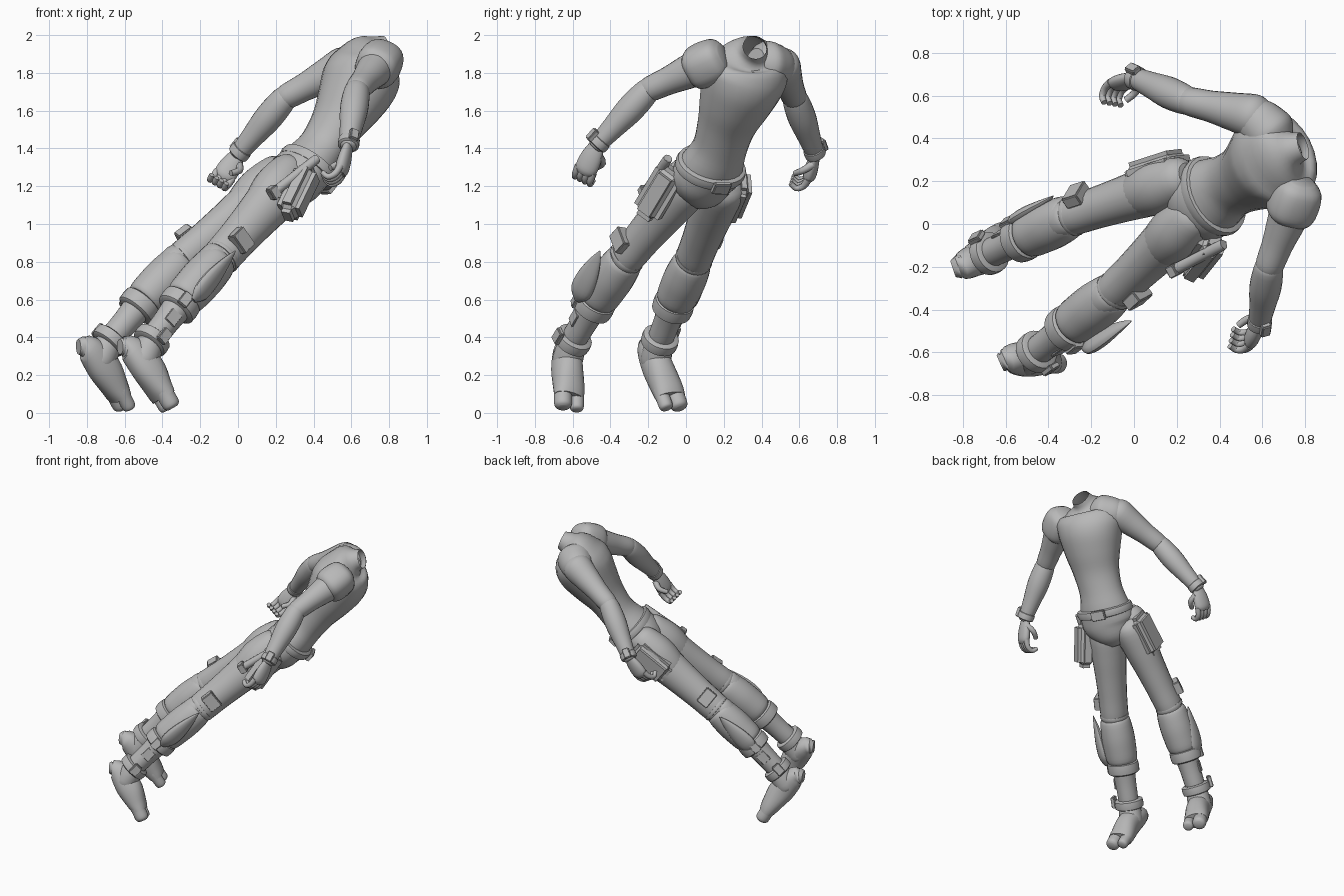
import bpy, bmesh, math
from mathutils import Vector, Matrix

cube = bpy.data.objects.get("Cube")
if cube:
    bpy.data.objects.remove(cube, do_unlink=True)

grey = bpy.data.materials.new("plain grey")
grey.use_nodes = True
grey.diffuse_color = (0.48, 0.48, 0.48, 1)
grey.node_tree.nodes["Principled BSDF"].inputs["Base Color"].default_value = (0.48, 0.48, 0.48, 1)

FRONT = Vector((.88, .47, 0)).normalized()   # way the figure faces
LEFT = Vector((-.47, .88, 0)).normalized()   # the figure's own left
V = lambda *c: Vector(c)


def finish(name, bm, angle=40):
    bmesh.ops.recalc_face_normals(bm, faces=bm.faces)
    mesh = bpy.data.meshes.new(name)
    bm.to_mesh(mesh)
    bm.free()
    mesh.materials.append(grey)
    ob = bpy.data.objects.new(name, mesh)
    bpy.context.collection.objects.link(ob)
    bpy.ops.object.select_all(action='DESELECT')
    ob.select_set(True)
    bpy.context.view_layer.objects.active = ob
    bpy.ops.object.shade_smooth_by_angle(angle=math.radians(angle))


def smooth_rows(rows, steps):
    """Catmull-Rom interpolation of (x, y, z, width, depth) rows."""
    out = []
    for i in range(len(rows) - 1):
        p = [rows[max(0, min(len(rows) - 1, i + k))] for k in (-1, 0, 1, 2)]
        for s in range(steps):
            t = s / steps
            out.append([b + t / 2 * (c - a + t * (2 * a - 5 * b + 4 * c - d + t * (3 * (b - c) + d - a)))
                        for a, b, c, d in zip(*p)])
    return out + [list(rows[-1])]


def loft(name, rows, steps=4, sides=24, ref=FRONT, power=1.0, open_end=False):
    """Skin oval rings along a path; width lies across ref, depth along it."""
    rows = smooth_rows(rows, steps)
    pts = [Vector(r[:3]) for r in rows]
    bm = bmesh.new()
    rings = []
    for i, r in enumerate(rows):
        tan = (pts[min(i + 1, len(pts) - 1)] - pts[max(i - 1, 0)]).normalized()
        side = tan.cross(ref).normalized()
        front = side.cross(tan)
        ring = []
        for k in range(sides):
            a = math.tau * k / sides
            c, s = [math.copysign(abs(f) ** power, f) for f in (math.cos(a), math.sin(a))]
            ring.append(bm.verts.new(pts[i] + side * c * r[3] + front * s * r[4]))
        rings.append(ring)
    for a, b in zip(rings, rings[1:]):
        for k in range(sides):
            n = (k + 1) % sides
            bm.faces.new((a[k], a[n], b[n], b[k]))
    bm.faces.new(rings[0])
    if not open_end:
        bm.faces.new(rings[-1])
    finish(name, bm)


def limb(name, a, b, radii, flat=1.0, cap=.5, **kw):
    """Tapered round-ended tube from a to b."""
    d = (b - a).normalized()
    n = len(radii) - 1
    rows = [(*(a - d * radii[0] * cap), radii[0] * .6, radii[0] * .6 * flat)]
    rows += [(*a.lerp(b, i / n), r, r * flat) for i, r in enumerate(radii)]
    rows.append((*(b + d * radii[-1] * cap), radii[-1] * .6, radii[-1] * .6 * flat))
    loft(name, rows, **kw)


def band(name, centre, axis, w, d, height):
    """Thick rounded strap around a part."""
    axis = axis.normalized()
    rows = [(*(centre + axis * height * k), w * s, d * s)
            for k, s in ((-.5, .85), (-.4, .97), (0, 1), (.4, .97), (.5, .85))]
    loft(name, rows, steps=1, sides=28)


def block(name, a, b, t, out, dist, size, bevel=.006):
    """Bevelled box standing off a limb; size is outward, across, along."""
    z = (b - a).normalized()
    y = z.cross(out).normalized()
    x = y.cross(z)
    m = Matrix((x, y, z)).transposed().to_4x4()
    m.translation = a.lerp(b, t) + x * dist
    bm = bmesh.new()
    bmesh.ops.create_cube(bm, size=1)
    bmesh.ops.scale(bm, vec=size, verts=bm.verts)
    bmesh.ops.bevel(bm, geom=bm.edges[:], offset=bevel, segments=3, affect='EDGES')
    bm.transform(m)
    finish(name, bm, 30)


# Torso, from the crotch to the open neck
loft("torso", [
    (.2, .06, 1.13, .08, .07), (.25, .08, 1.18, .145, .125), (.31, .1, 1.25, .19, .147),
    (.38, .14, 1.32, .175, .14), (.45, .18, 1.41, .152, .125), (.52, .215, 1.52, .163, .137),
    (.585, .255, 1.63, .195, .172), (.64, .295, 1.74, .225, .2), (.67, .32, 1.82, .235, .185),
    (.7, .335, 1.885, .185, .135), (.74, .35, 1.915, .09, .085), (.79, .365, 1.935, .066, .064)],
    open_end=True)

# Belt with buckle
waist, up = V(.37, .13, 1.3), V(.58, .32, .73)
band("belt", waist, up, .2, .163, .06)
block("belt_buckle", waist, waist + up, 0, FRONT, .165, (.03, .1, .07))

# Arms: shoulder, elbow, wrist, knuckles, finger curl, outward side, thumb side
arms = {
    "right": (V(.75, .11, 1.85), V(.63, -.2, 1.71), V(.585, -.47, 1.42), V(.55, -.53, 1.29),
              V(-1, .1, -.2), -LEFT, 1),
    "left": (V(.57, .5, 1.84), V(.25, .575, 1.67), V(0, .685, 1.37), V(-.07, .655, 1.26),
             V(-.3, -1, -.2), LEFT, -1)}
for side, (sh, el, wr, kn, curl, out, thumb) in arms.items():
    limb(side + "_upper_arm", sh, el, (.103, .09, .074, .065), cap=.6)
    limb(side + "_forearm", el, wr, (.066, .075, .062, .046))
    band(side + "_wrist_cuff", el.lerp(wr, .96), wr - el, .058, .058, .05)
    block(side + "_wrist_buckle", el, wr, .94, out + V(0, 0, .5), .06, (.03, .05, .07))
    # Hand with curled fingers and a thumb
    d = (kn - wr).normalized()
    curl = (curl - d * curl.dot(d)).normalized()
    across = d.cross(curl)
    limb(side + "_palm", wr, kn, (.038, .058, .06), flat=.58, ref=curl)
    for i in range(4):
        base = kn + across * (i - 1.5) * .03
        path = [base, base + d * .05 + curl * .015, base + d * .075 + curl * .05, base + d * .055 + curl * .085]
        loft(f"{side}_finger_{i + 1}", [(*p, .02 - j * .002, .02 - j * .002) for j, p in enumerate(path)],
             steps=3, sides=10, ref=across)
    base = wr.lerp(kn, .35) + across * thumb * .035
    path = [base, base + curl * .04 + d * .035 + across * thumb * .025, base + curl * .075 + d * .08]
    loft(side + "_thumb", [(*p, .022 - j * .003, .022 - j * .003) for j, p in enumerate(path)],
         steps=3, sides=10, ref=across)

# Deltoid joining the bare left shoulder to the chest
limb("left_deltoid", V(.65, .41, 1.85), V(.56, .505, 1.83), (.12, .118, .1))

# Right shoulder guard
sh, el = arms["right"][:2]
limb("right_shoulder_guard", sh.lerp(el, -.2), sh.lerp(el, .22), (.105, .118, .108), power=.8, cap=.35)

# Legs: hip, knee, ankle, foot from heel to toe, outward side,
# turn of the strap blocks, knee guard start, knee guard offset and its facing
legs = {
    "right": (V(.26, .02, 1.22), V(-.11, -.33, .83), V(-.46, -.6, .38),
              (V(-.57, -.63, .34), V(-.48, -.63, .24), V(-.42, -.62, .13), V(-.365, -.62, .035)),
              -LEFT, FRONT * 0, -.06, .14, FRONT * .8),
    "left": (V(.2, .195, 1.21), V(-.31, .03, .82), V(-.68, -.14, .38),
             (V(-.79, -.19, .34), V(-.71, -.15, .24), V(-.65, -.1, .13), V(-.6, -.065, .035)),
             LEFT, FRONT * -.6, .03, .1, FRONT * .3)}
for side, (hip, knee, ankle, foot, out, turn, start, gap, facing) in legs.items():
    shin = ankle - knee
    kneecap = FRONT * .015 - V(0, 0, .015)
    limb(side + "_buttock", hip + V(.02, .02, .07), hip.lerp(knee, .35), (.1, .128, .108))
    limb(side + "_thigh", hip, knee + kneecap, (.122, .118, .106, .097, .09), flat=1.1)
    limb(side + "_shin", knee, ankle, (.085, .09, .085, .072, .066))
    limb(side + "_knee_sleeve", knee.lerp(ankle, .01) + kneecap, knee.lerp(ankle, .5),
         (.098, .113, .113, .102), cap=.1)
    band(side + "_calf_cuff", knee.lerp(ankle, .575), shin, .11, .11, .085)
    band(side + "_ankle_cuff", ankle - shin * .01, shin, .1, .1, .065)
    band(side + "_thigh_seam", hip.lerp(knee, .97) + kneecap, knee - hip, .099, .104, .03)

    # Leaf shaped guard on the outside of the knee
    rows = [(*(knee.lerp(ankle, start + t) + out * (gap + o)), w, w * .5)
            for t, o, w in ((0, .02, .004), (.13, .01, .035), (.32, 0, .062), (.48, -.01, .062), (.58, -.02, .02))]
    loft(side + "_knee_guard", rows, ref=(out + facing).normalized(), sides=16)

    # Strap blocks and shin plate
    block(side + "_thigh_block", hip, knee, .82, out + turn, .1, (.06, .12, .09))
    block(side + "_calf_buckle", knee, ankle, .58, out - FRONT * .4, .105, (.03, .06, .08))
    block(side + "_ankle_buckle", knee, ankle, .96, out + turn, .105, (.03, .06, .08))
    block(side + "_shin_plate", knee, ankle, .75, out - FRONT * .2, .07, (.012, .07, .08), .004)

    # Split-toed foot
    sizes = ((.068, .07), (.078, .09), (.085, .068))
    first = foot[0] - V(.055, .02, -.01)
    loft(side + "_foot", [(*first, .04, .04)] + [(*p, *s) for p, s in zip(foot, sizes)]
         + [(*foot[2].lerp(foot[3], .5), .084, .054)], power=.9)
    limb(side + "_heel_top", ankle, foot[1].lerp(foot[0], .3), (.07, .08))
    run = foot[3] - foot[2]
    across = (out - run * out.dot(run) / run.length_squared).normalized()
    for nm, off, r in (("big_toe", -.046, .038), ("outer_toes", .034, .048)):
        limb(f"{side}_{nm}", foot[2] + across * off, foot[3] + across * off, (r, r, r * .95),
             ref=run.cross(across), cap=.4)

# Soft hip pouches, the right one hanging further forward
block("right_hip_pouch", V(.38, -.07, 1.29), V(.26, -.22, 1.04), .5, FRONT - LEFT, 0, (.13, .16, .32), .04)
hip, knee = legs["left"][:2]
block("left_hip_pouch", hip, knee, .13, LEFT + FRONT * .4, .1, (.1, .19, .3), .035)

# Tube carried at the right hip
low, high = V(.18, -.22, 1.16), V(.41, -.1, 1.34)
limb("hip_tube", low, high, (.026, .026, .026), cap=.3, sides=12)
block("hip_tube_end", low, high, .04, -LEFT, 0, (.06, .07, .05))
